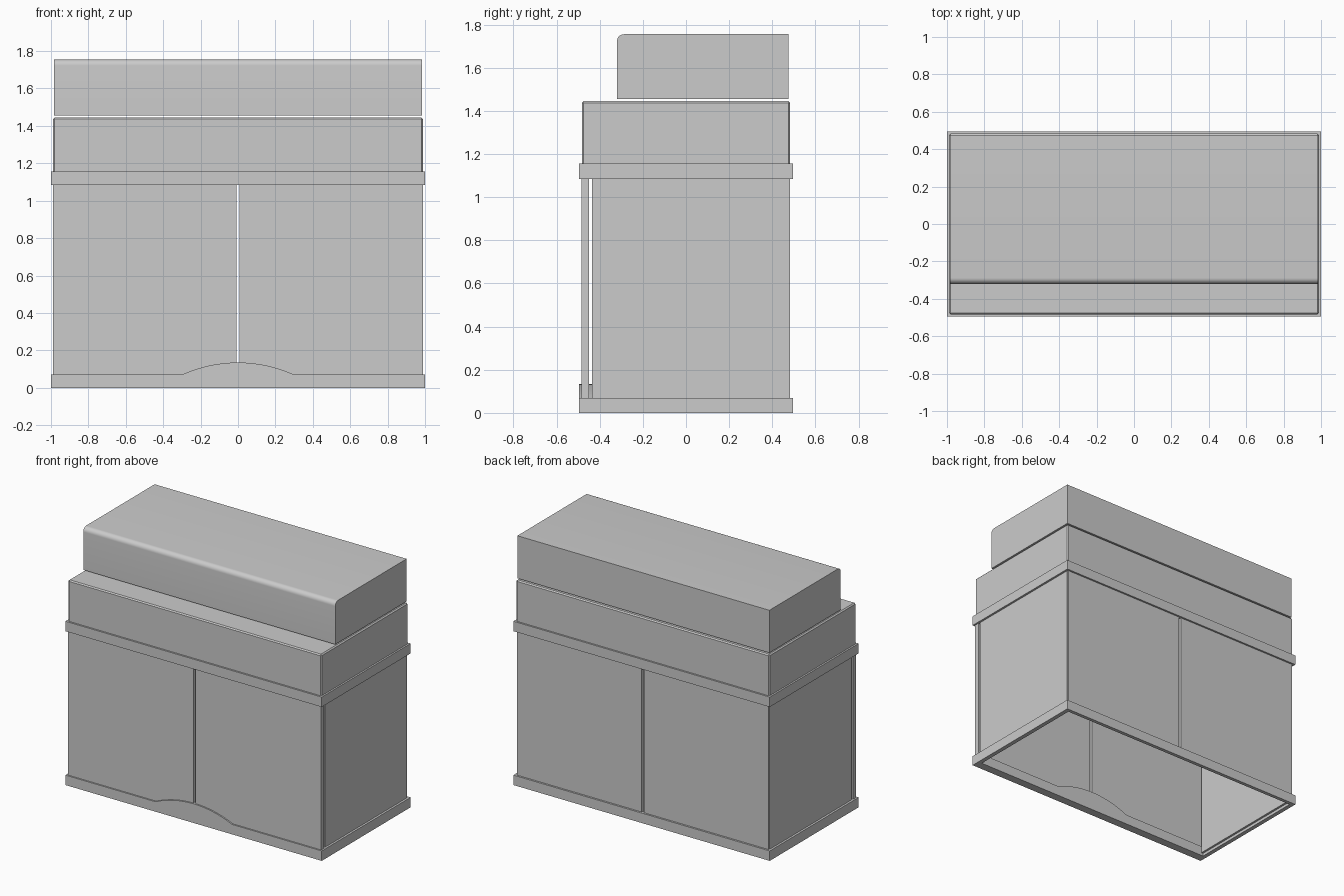
import bpy, bmesh, math

if "Cube" in bpy.data.objects:
    bpy.data.objects.remove(bpy.data.objects["Cube"])


def add_object(name, bm):
    bmesh.ops.recalc_face_normals(bm, faces=bm.faces[:])
    mesh = bpy.data.meshes.new(name)
    bm.to_mesh(mesh)
    bm.free()
    obj = bpy.data.objects.new(name, mesh)
    bpy.context.collection.objects.link(obj)
    return obj


def prism(name, profile, lo, hi, axis):
    """Extrude an (x,z) profile along y, or a (y,z) profile along x."""
    place = (lambda p, t: (p[0], t, p[1])) if axis == 'Y' else (lambda p, t: (t, p[0], p[1]))
    bm = bmesh.new()
    face = bm.faces.new([bm.verts.new(place(p, lo)) for p in profile])
    new = bmesh.ops.extrude_face_region(bm, geom=[face])["geom"]
    shift = (0, hi - lo, 0) if axis == 'Y' else (hi - lo, 0, 0)
    bmesh.ops.translate(bm, vec=shift, verts=[g for g in new if isinstance(g, bmesh.types.BMVert)])
    return add_object(name, bm)


def box(name, x0, x1, y0, y1, z0, z1):
    return prism(name, [(x0, z0), (x1, z0), (x1, z1), (x0, z1)], y0, y1, 'Y')


# Plinth: front rail with a low arch, plain back and side rails
rise, half, base = 0.065, 0.3, 0.07
radius = (half ** 2 + rise ** 2) / (2 * rise)
sweep = math.asin(half / radius)
arch = []
for i in range(17):
    a = sweep * (1 - i / 8)
    arch.append((radius * math.sin(a), base + rise - radius * (1 - math.cos(a))))
prism("plinth_front", [(-1, 0), (1, 0), (1, base)] + arch + [(-1, base)], -0.495, -0.435, 'Y')
box("plinth_back", -1, 1, 0.47, 0.495, 0, base)

# Side panels and side rails, front doors and back panels, mirrored left and right
for side, s in (("left", -1), ("right", 1)):
    def half_box(name, xa, xb, *rest):
        box(side + "_" + name, min(s * xa, s * xb), max(s * xa, s * xb), *rest)
    half_box("plinth_rail", 0.97, 1.0, -0.435, 0.47, 0, base)
    half_box("side_panel", 0.955, 0.985, -0.435, 0.475, 0.02, 1.10)
    half_box("door", 0.008, 0.988, -0.485, -0.45, 0.04, 1.10)
    half_box("back_panel", 0.008, 0.98, 0.45, 0.482, 0.02, 1.10)

# Trim band between cabinet and tank
box("trim_band", -1, 1, -0.495, 0.495, 1.085, 1.155)

# Tank with softened edges
tank = box("tank", -0.988, 0.988, -0.483, 0.483, 1.10, 1.445)
bev = tank.modifiers.new("edge_bevel", 'BEVEL')
bev.width = 0.008
bev.segments = 1

# Lid, rounded along its front top edge
y0, y1, z0, z1, r = -0.32, 0.475, 1.455, 1.755, 0.032
curve = [(y0 + r - r * math.cos(a), z1 - r + r * math.sin(a))
         for a in (math.pi / 2 * i / 8 for i in range(9))]
lid = prism("lid", [(y1, z0), (y0, z0)] + curve + [(y1, z1)], -0.983, 0.983, 'X')
bpy.context.view_layer.objects.active = lid
lid.select_set(True)
bpy.ops.object.shade_smooth_by_angle()
